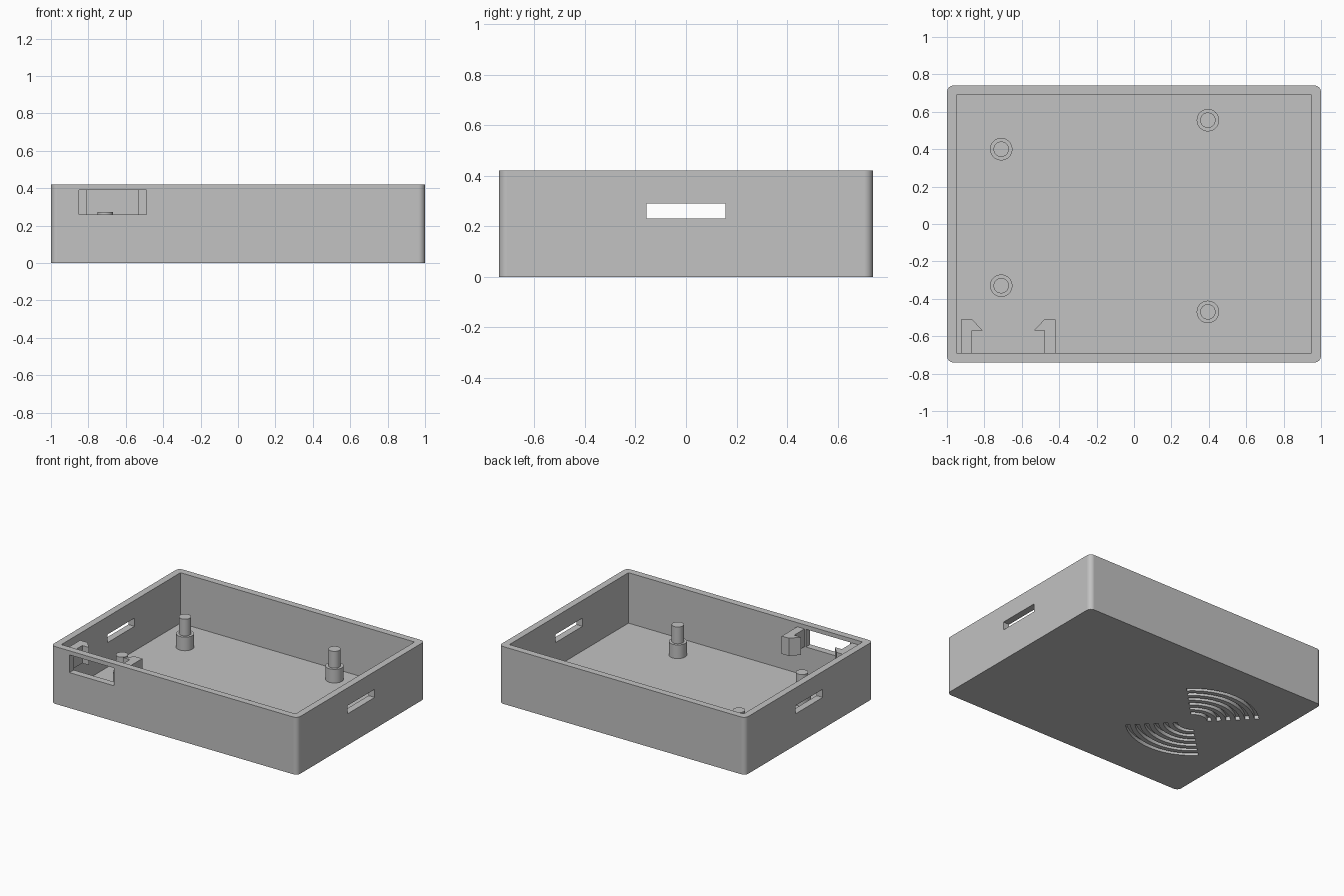
import bpy, bmesh
from math import cos, sin, radians, pi

cube = bpy.data.objects.get("Cube")
if cube:
    bpy.data.objects.remove(cube, do_unlink=True)

grey = bpy.data.materials.new("light grey plastic")
grey.use_nodes = True
colour = (0.54, 0.54, 0.54, 1)
grey.diffuse_color = colour
grey.node_tree.nodes["Principled BSDF"].inputs["Base Color"].default_value = colour


def prisms(name, parts):
    """Make one object from (outline, bottom, top) extrusions."""
    bm = bmesh.new()
    for outline, z0, z1 in parts:
        face = bm.faces.new([bm.verts.new((x, y, z0)) for x, y in outline])
        moved = bmesh.ops.extrude_face_region(bm, geom=[face])["geom"]
        top = [v for v in moved if isinstance(v, bmesh.types.BMVert)]
        bmesh.ops.translate(bm, verts=top, vec=(0, 0, z1 - z0))
    bmesh.ops.recalc_face_normals(bm, faces=bm.faces)
    mesh = bpy.data.meshes.new(name)
    bm.to_mesh(mesh)
    bm.free()
    mesh.materials.append(grey)
    obj = bpy.data.objects.new(name, mesh)
    bpy.context.collection.objects.link(obj)
    return obj


def rect(x0, x1, y0, y1):
    return [(x0, y0), (x1, y0), (x1, y1), (x0, y1)]


def arc(cx, cy, r, start, end, steps):
    angles = [radians(start + (end - start) * i / steps) for i in range(steps + 1)]
    return [(cx + r * cos(a), cy + r * sin(a)) for a in angles]


def activate(obj):
    bpy.ops.object.select_all(action="DESELECT")
    obj.select_set(True)
    bpy.context.view_layer.objects.active = obj


def smooth(obj):
    activate(obj)
    bpy.ops.object.shade_smooth_by_angle(angle=radians(30))


def cut(obj, cutter):
    cutter.hide_render = True
    mod = obj.modifiers.new("cut", "BOOLEAN")
    mod.operation = "DIFFERENCE"
    mod.solver = "EXACT"
    mod.object = cutter
    activate(obj)
    bpy.ops.object.modifier_apply(modifier=mod.name)
    bpy.data.objects.remove(cutter, do_unlink=True)


W, D, H = 1.0, 0.74, 0.42      # half width, half depth, height
WALL, FLOOR, R = 0.05, 0.05, 0.035

# Tray with rounded upright corners
outline = []
for i, (sx, sy) in enumerate([(1, 1), (-1, 1), (-1, -1), (1, -1)]):
    outline += arc(sx * (W - R), sy * (D - R), R, 90 * i, 90 * i + 90, 8)
tray = prisms("tray", [(outline, 0, H)])
cut(tray, prisms("cavity", [(rect(WALL - W, W - WALL, WALL - D, D - WALL), FLOOR, H + 0.1)]))

# Slots in both side walls and the port in the front wall
cut(tray, prisms("side_slots", [(rect(-1.1, 1.1, -0.157, 0.157), 0.23, 0.29)]))
cut(tray, prisms("front_port", [(rect(-0.85, -0.49, -0.85, -0.6), 0.26, 0.39)]))

# Two fans of shallow curved grooves underneath
grooves = []
for middle in (90, 270):
    for i in range(6):
        r = 0.115 + 0.063 * i
        band = arc(-0.49, 0.018, r + 0.015, middle - 45, middle + 45, 20)
        band += arc(-0.49, 0.018, r - 0.015, middle + 45, middle - 45, 20)
        grooves.append((band, -0.05, 0.028))
cut(tray, prisms("grooves", grooves))
smooth(tray)
weighted = tray.modifiers.new("flat walls", "WEIGHTED_NORMAL")
weighted.keep_sharp = True

# Stepped mounting posts
posts = {"back_right": (-0.71, 0.40), "front_right": (-0.71, -0.33),
         "back_left": (0.395, 0.555), "front_left": (0.395, -0.47)}
for place, (x, y) in posts.items():
    base = arc(x, y, 0.06, 0, 360, 32)[:-1]
    pin = arc(x, y, 0.041, 0, 360, 32)[:-1]
    smooth(prisms(place + "_post_base", [(base, FLOOR - 0.01, 0.15)]))
    smooth(prisms(place + "_post_pin", [(pin, 0.14, 0.273)]))

# Mirrored snap hooks beside the port
for name, side in (("right_hook", -1), ("left_hook", 1)):
    hook = [(0.252, -0.70), (0.252, -0.51), (0.193, -0.51),
            (0.137, -0.57), (0.193, -0.57), (0.193, -0.70)]
    prisms(name, [([(-0.672 + side * x, y) for x, y in hook], 0.26, 0.39)])
